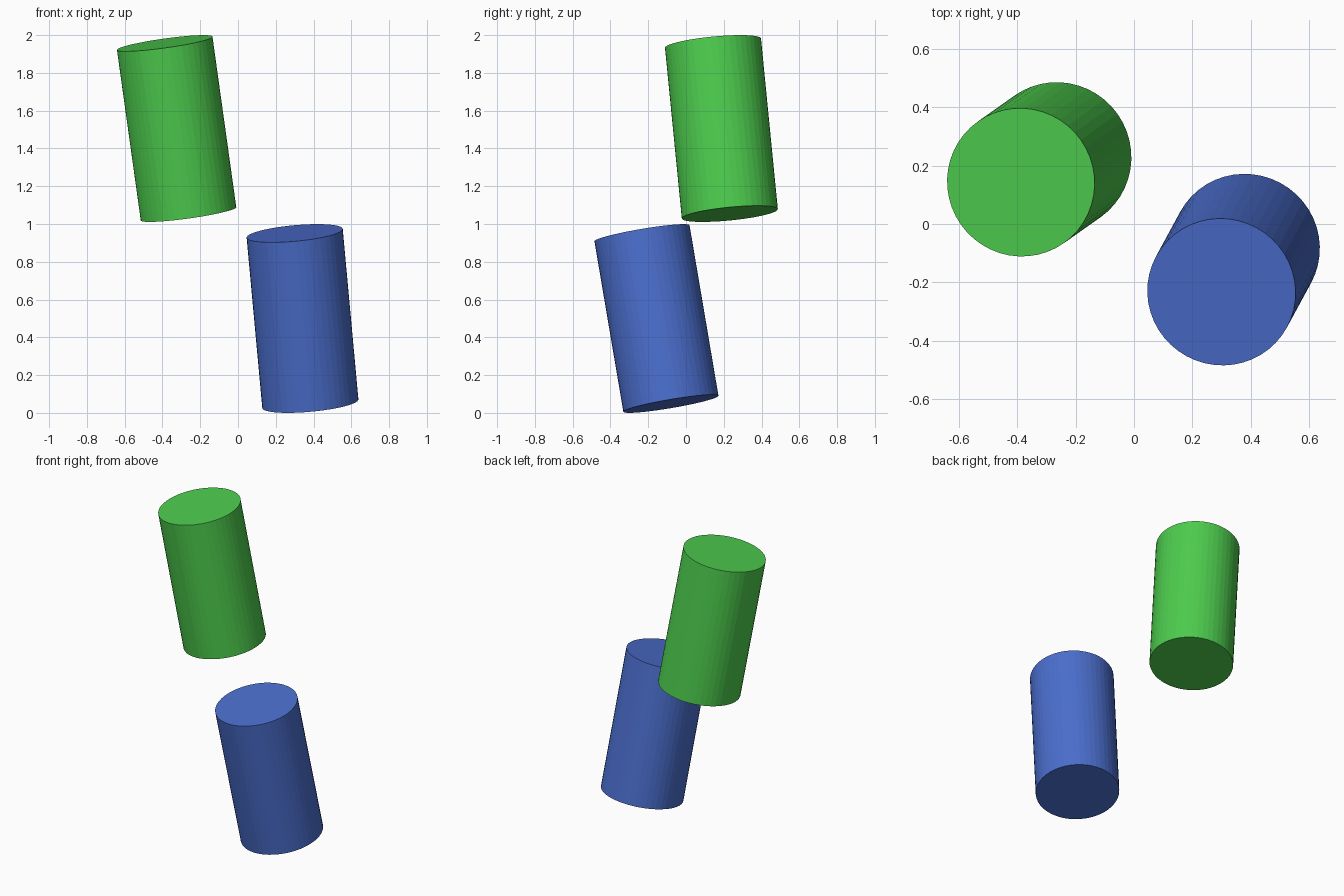
import bpy
from mathutils import Vector

if "Cube" in bpy.data.objects:
    bpy.data.objects.remove(bpy.data.objects["Cube"])

RADIUS = 0.2555
SIDES = 48


def make_material(name, color):
    mat = bpy.data.materials.new(name)
    mat.diffuse_color = (*color, 1.0)
    mat.use_nodes = True
    mat.node_tree.nodes["Principled BSDF"].inputs["Base Color"].default_value = mat.diffuse_color
    return mat


def tilted_cylinder(name, bottom, top, mat):
    """Capped cylinder running between two cap centres."""
    bottom, top = Vector(bottom), Vector(top)
    axis = top - bottom
    bpy.ops.mesh.primitive_cylinder_add(
        vertices=SIDES, radius=RADIUS, depth=axis.length,
        location=(bottom + top) / 2,
        rotation=axis.to_track_quat('Z', 'Y').to_euler())
    obj = bpy.context.object
    obj.name = name
    obj.data.materials.append(mat)
    return obj


green = make_material("green", (0.074, 0.604, 0.074))
blue = make_material("blue", (0.070, 0.156, 0.610))

# Upper cylinder, leaning left and forward
tilted_cylinder("upper_cylinder", (-0.262, 0.232, 1.054), (-0.388, 0.143, 1.957), green)

# Lower cylinder, leaning mostly forward
tilted_cylinder("lower_cylinder", (0.383, -0.080, 0.0485), (0.300, -0.233, 0.951), blue)
